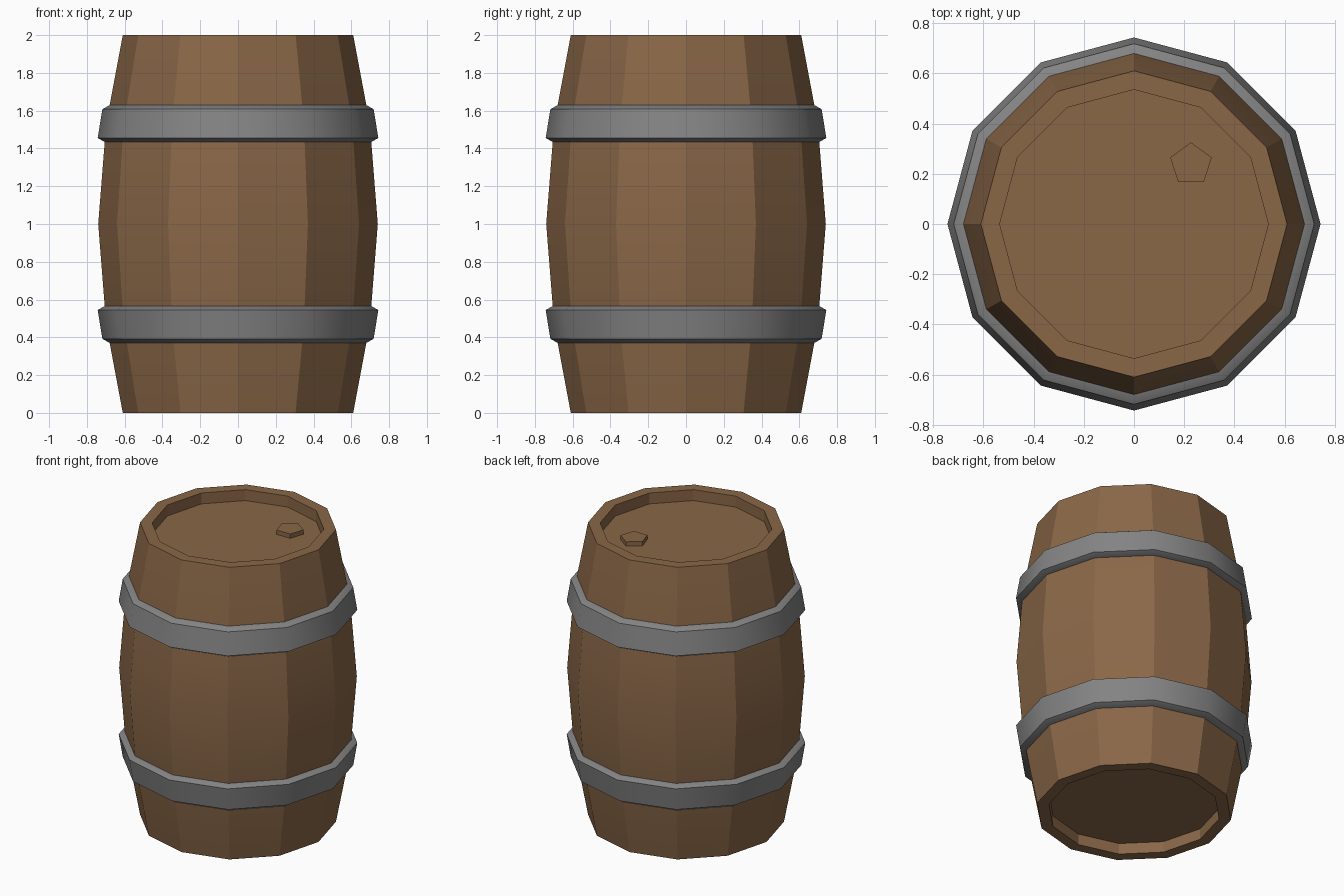
import bpy, bmesh, math

if "Cube" in bpy.data.objects:
    bpy.data.objects.remove(bpy.data.objects["Cube"])


def material(name, rgb):
    m = bpy.data.materials.new(name)
    m.diffuse_color = (*rgb, 1)
    m.use_nodes = True
    m.node_tree.nodes["Principled BSDF"].inputs["Base Color"].default_value = m.diffuse_color
    return m


WOOD = material("brown wood", (0.254, 0.136, 0.064))
IRON = material("grey iron", (0.235, 0.232, 0.232))
SIDES = 12


def lathe(name, profile, mat, closed, smooth_angle):
    """Spin an (r, z) profile round the z axis; open ends are capped."""
    bm = bmesh.new()
    rings = []
    for r, z in profile:
        rings.append([bm.verts.new((r * math.cos(a), r * math.sin(a), z))
                      for a in (2 * math.pi * i / SIDES for i in range(SIDES))])
    pairs = list(zip(rings, rings[1:]))
    if closed:
        pairs.append((rings[-1], rings[0]))
    else:
        bm.faces.new(rings[0])
        bm.faces.new(rings[-1])
    for lo, hi in pairs:
        for i in range(SIDES):
            j = (i + 1) % SIDES
            bm.faces.new((lo[i], lo[j], hi[j], hi[i]))
    bmesh.ops.recalc_face_normals(bm, faces=bm.faces)
    me = bpy.data.meshes.new(name)
    bm.to_mesh(me)
    bm.free()
    ob = bpy.data.objects.new(name, me)
    bpy.context.collection.objects.link(ob)
    me.materials.append(mat)
    bpy.ops.object.select_all(action='DESELECT')
    ob.select_set(True)
    bpy.context.view_layer.objects.active = ob
    bpy.ops.object.shade_smooth_by_angle(angle=math.radians(smooth_angle))
    return ob


# Staved body with recessed ends
upper = [(0.74, 1.0), (0.698, 1.53), (0.61, 2.0), (0.535, 2.0), (0.535, 1.925)]
lower = [(r, 2 - z) for r, z in reversed(upper[1:])]
lathe("barrel_body", lower + upper, WOOD, False, 20)

# Hoops, mirrored about the middle
hoop = [(0.685, 1.435), (0.743, 1.455), (0.718, 1.608), (0.66, 1.633)]
hoop = [(0.69, 1.435), (0.706, 1.435)] + hoop[1:3] + [(0.679, 1.63), (0.66, 1.63)]
lathe("upper_hoop", hoop, IRON, True, 35)
lathe("lower_hoop", [(r, 2 - z) for r, z in hoop], IRON, True, 35)

# Five-sided bung on the lid
bpy.ops.mesh.primitive_cylinder_add(vertices=5, radius=0.087, depth=0.04,
                                    location=(0.227, 0.238, 1.935))
bung = bpy.context.object
bung.name = "bung"
bung.data.materials.append(WOOD)
